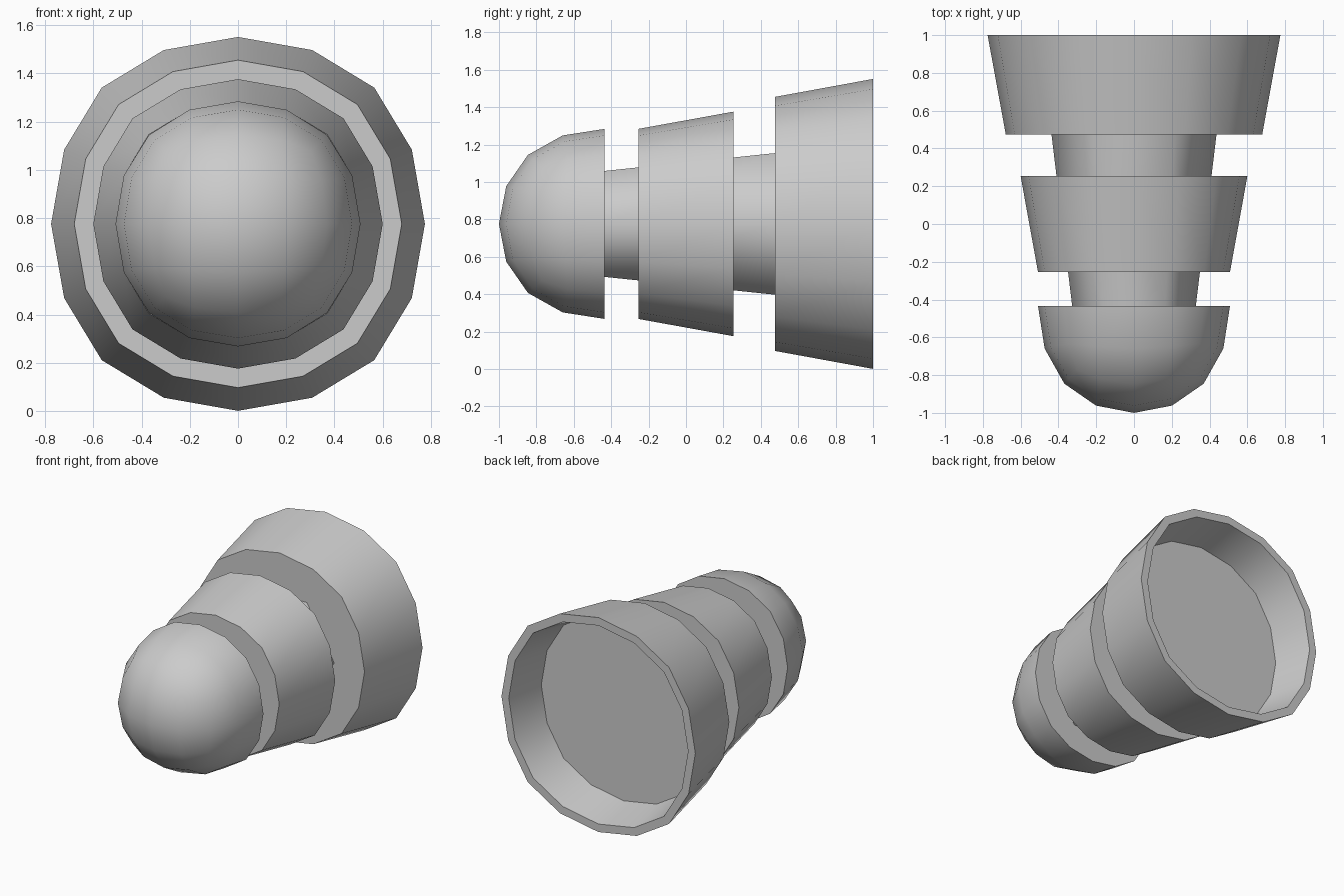
import bpy, bmesh, math

if "Cube" in bpy.data.objects:
    bpy.data.objects.remove(bpy.data.objects["Cube"])

ZC = 0.776  # height of the long axis

# Rounded-square cross-section with 16 sides, one quarter repeated four times
QUARTER = [(1.0, 0.0), (0.93, 0.397), (0.729, 0.729), (0.397, 0.93)]
SECTION = []
for k in range(4):
    for x, z in QUARTER:
        for _ in range(k):
            x, z = -z, x
        SECTION.append((x, z))
HEXAGON = [(math.cos(math.pi * i / 3), math.sin(math.pi * i / 3)) for i in range(6)]


def finish(name, bm, angle):
    bmesh.ops.recalc_face_normals(bm, faces=bm.faces[:])
    mesh = bpy.data.meshes.new(name)
    bm.to_mesh(mesh)
    bm.free()
    obj = bpy.data.objects.new(name, mesh)
    bpy.context.collection.objects.link(obj)
    obj.location.z = ZC
    bpy.ops.object.select_all(action='DESELECT')
    obj.select_set(True)
    bpy.context.view_layer.objects.active = obj
    bpy.ops.object.shade_smooth_by_angle(angle=math.radians(angle))
    return obj


def loft(name, section, profile, angle=32, caps=True):
    """Skin a section through (y, radius) stations."""
    bm = bmesh.new()
    rings = [[bm.verts.new((r * x, y, r * z)) for x, z in section] for y, r in profile]
    n = len(section)
    for a, b in zip(rings, rings[1:]):
        for i in range(n):
            j = (i + 1) % n
            bm.faces.new((a[i], a[j], b[j], b[i]))
    if caps:
        bm.faces.new(rings[0])
        bm.faces.new(rings[-1])
    return finish(name, bm, angle)


# Domed nose: front half of a subdivided cube, stretched along y
bpy.ops.mesh.primitive_cube_add(size=2)
cube = bpy.context.object
sub = cube.modifiers.new("round", 'SUBSURF')
sub.levels = 2
bpy.ops.object.modifier_apply(modifier=sub.name)
bm = bmesh.new()
bm.from_mesh(cube.data)
bpy.data.objects.remove(cube)
bmesh.ops.delete(bm, geom=[v for v in bm.verts if v.co.y > 0.01], context='VERTS')
unit = max(v.co.x for v in bm.verts if abs(v.co.z) < 0.01)
for v in bm.verts:
    v.co.x *= 0.508 / unit
    v.co.z *= 0.508 / unit
    v.co.y = v.co.y * 0.565 / unit - 0.435
bmesh.ops.holes_fill(bm, edges=[e for e in bm.edges if e.is_boundary], sides=0)
finish("domed_nose", bm, 32)

# Tapered hexagonal core joining the sections
loft("core", HEXAGON, [(-0.436, 0.327), (0.476, 0.437)], angle=80, caps=False)

# Middle flared band
loft("middle_band", SECTION, [(-0.255, 0.508), (0.253, 0.60)])

# Rear cup with a recessed floor
loft("rear_cup", SECTION, [(0.475, 0.679), (1.0, 0.775), (1.0, 0.717), (0.71, 0.66)])
